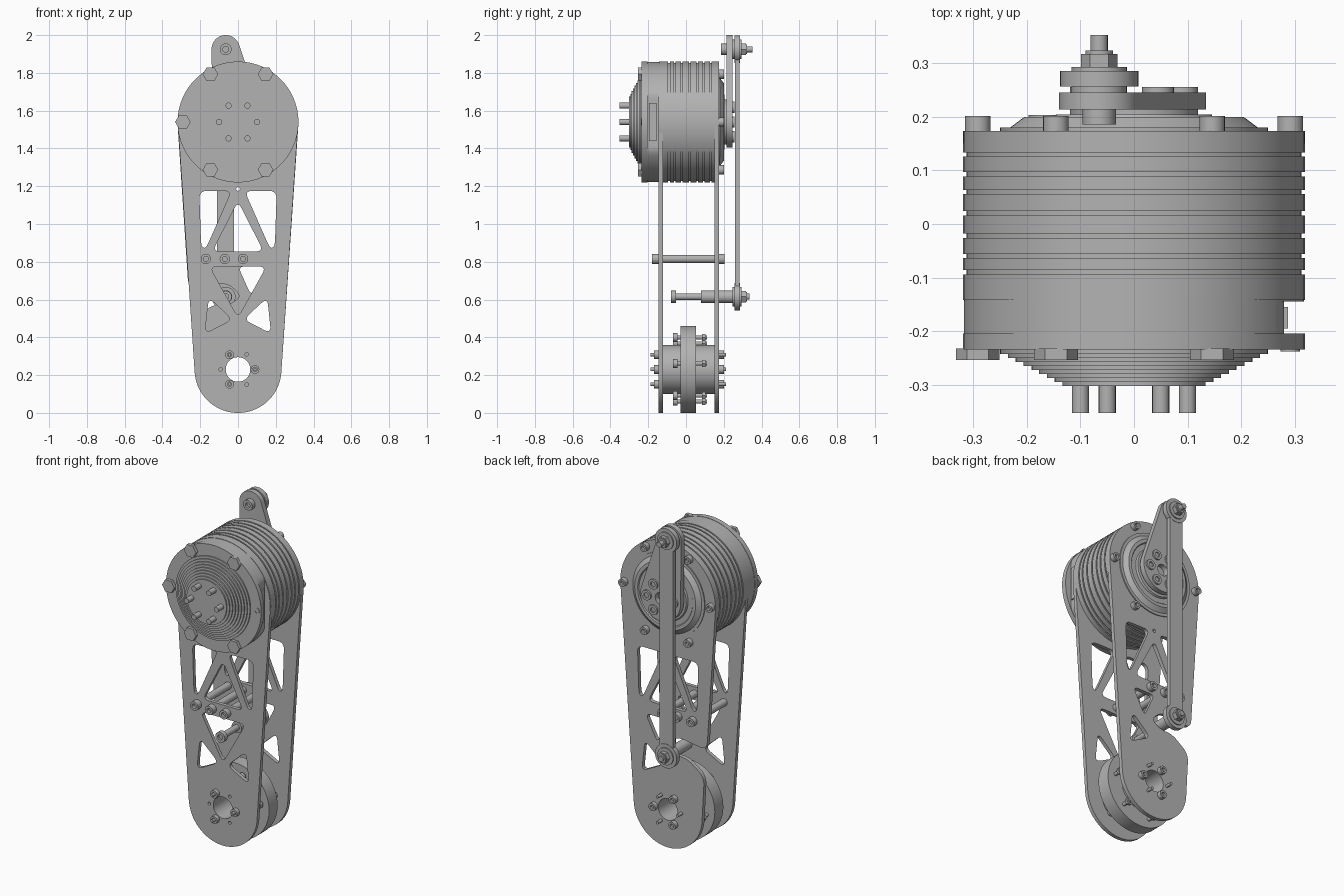
import bpy, bmesh
from math import sin, cos, acos, atan2, pi, radians, hypot
from mathutils import Vector

cube = bpy.data.objects.get("Cube")
if cube:
    bpy.data.objects.remove(cube)

grey = bpy.data.materials.new("plain grey")
grey.use_nodes = True
grey.diffuse_color = (0.45, 0.45, 0.45, 1)
grey.node_tree.nodes["Principled BSDF"].inputs["Base Color"].default_value = grey.diffuse_color

MOTOR = (0, 1.54)
JOINT = (0, 0.23)
LINK_X, LINK_TOP, LINK_LOW = -0.065, 1.925, 0.615


def finish(name, mesh):
    obj = bpy.data.objects.new(name, mesh)
    bpy.context.collection.objects.link(obj)
    mesh.materials.clear()
    mesh.materials.append(grey)
    bpy.ops.object.select_all(action='DESELECT')
    obj.select_set(True)
    bpy.context.view_layer.objects.active = obj
    bpy.ops.object.shade_smooth_by_angle(angle=radians(28))
    return obj


def lathe(name, centre, profile, sides=64, clamp_x=None):
    """Turn a (y, radius) profile round a y axis through centre (x, z)."""
    bm = bmesh.new()
    rings = []
    for y, r in profile:
        if r == 0:
            rings.append([bm.verts.new((centre[0], y, centre[1]))] * sides)
            continue
        ring = []
        for i in range(sides):
            a = 2 * pi * i / sides
            x = centre[0] + r * cos(a)
            x = min(x, clamp_x) if clamp_x else x
            ring.append(bm.verts.new((x, y, centre[1] + r * sin(a))))
        rings.append(ring)
    for a, b in zip(rings, rings[1:]):
        for i in range(sides):
            j = (i + 1) % sides
            corners = list(dict.fromkeys((a[i], a[j], b[j], b[i])))
            if len(corners) > 2:
                bm.faces.new(corners)
    bmesh.ops.recalc_face_normals(bm, faces=bm.faces)
    mesh = bpy.data.meshes.new(name)
    bm.to_mesh(mesh)
    bm.free()
    return finish(name, mesh)


def rod(name, centre, y0, y1, r, sides=20):
    return lathe(name, centre, [(y0, 0), (y0, r), (y1, r), (y1, 0)], sides)


def cap_head(name, centre, face, base, r):
    """Socket head whose recess opens at y = face."""
    floor = face + (base - face) * 0.5
    return lathe(name, centre, [(floor, 0), (floor, r * .5), (face, r * .5),
                                (face, r), (base, r), (base, 0)], 20)


def tube(name, centre, y0, y1, r, hole, sides=64):
    return lathe(name, centre, [(y0, hole), (y0, r), (y1, r), (y1, hole), (y0, hole)], sides)


def arc(c, r, a0, a1, n=40):
    return [(c[0] + r * cos(a0 + (a1 - a0) * i / n),
             c[1] + r * sin(a0 + (a1 - a0) * i / n)) for i in range(n + 1)]


def circle(c, r, n=32):
    return arc(c, r, 0, 2 * pi, n)[:-1]


def hull(c1, r1, c2, r2, between=()):
    """Outline wrapped round two circles, with extra points on one flank."""
    dx, dy = c2[0] - c1[0], c2[1] - c1[1]
    phi, beta = atan2(dy, dx), acos((r1 - r2) / hypot(dx, dy))
    return (arc(c1, r1, phi + beta, phi + 2 * pi - beta) + list(between)
            + arc(c2, r2, phi - beta, phi + beta))


def rounded(points, r, closed=True):
    """Soften each corner of a polygon with a short curve."""
    out, n = [], len(points)
    for i in range(n):
        p = Vector(points[i])
        if not closed and i in (0, n - 1):
            out.append(tuple(p))
            continue
        a, b = Vector(points[i - 1]) - p, Vector(points[(i + 1) % n]) - p
        a, b = (v.normalized() * min(r, v.length * .45) for v in (a, b))
        for k in range(7):
            t = k / 6
            out.append(tuple(p + a * (1 - t) ** 2 + b * t ** 2))
    return out


def plate(name, loops, y0, y1):
    """Flat sheet in the xz plane; loops after the first are openings."""
    curve = bpy.data.curves.new(name, 'CURVE')
    curve.dimensions, curve.fill_mode = '2D', 'BOTH'
    curve.extrude = (y1 - y0) / 2
    for loop in loops:
        s = curve.splines.new('POLY')
        s.points.add(len(loop) - 1)
        s.use_cyclic_u = True
        for point, (x, z) in zip(s.points, loop):
            point.co = (x, z, 0, 1)
    helper = bpy.data.objects.new(name + "_outline", curve)
    bpy.context.collection.objects.link(helper)
    mesh = bpy.data.meshes.new_from_object(helper.evaluated_get(bpy.context.evaluated_depsgraph_get()))
    bpy.data.objects.remove(helper)
    for v in mesh.vertices:
        x, z, d = v.co
        v.co = (x, (y0 + y1) / 2 - d, z)
    bm = bmesh.new()
    bm.from_mesh(mesh)
    bmesh.ops.remove_doubles(bm, verts=bm.verts, dist=1e-5)
    bmesh.ops.recalc_face_normals(bm, faces=bm.faces)
    bm.to_mesh(mesh)
    bm.free()
    return finish(name, mesh)


def flip(points):
    return [(-x, z) for x, z in points]


def ring_points(c, r, count, start=0):
    return [(c[0] + r * cos(start + 2 * pi * i / count),
             c[1] + r * sin(start + 2 * pi * i / count)) for i in range(count)]


# Truss side plates
window = rounded([(.205, 1.175), (.035, 1.175), (.17, .87), (.195, .88)], .04)
upper_tri = rounded([(0, 1.12), (-.135, .855), (.135, .855)], .04)
lower_tri = rounded([(-.15, .775), (.15, .775), (0, .505)], .04)
small_tri = rounded([(.155, .61), (.175, .42), (.03, .495)], .04)
joint_holes = [circle(JOINT, .065)] + [circle(p, .009, 12) for p in ring_points(JOINT, .092, 3, pi / 3)]
shared = [window, flip(window), upper_tri, small_tri, circle((0, 1.185), .01, 12)] + joint_holes
plate("front_plate", [hull(MOTOR, .318, JOINT, .23), lower_tri, flip(small_tri)] + shared, -.145, -.123)
notch = rounded([(-.28, .9), (-.262, .66), (-.06, .69), (.02, .62), (-.04, .575),
                 (-.13, .575), (-.245, .49), (-.236, .35)], .05, closed=False)[1:-1]
back_tri = rounded([(.0, .775), (.15, .775), (.07, .62)], .035)
plate("back_plate", [hull(MOTOR, .32, JOINT, .23, notch), back_tri, circle(MOTOR, .255, 64)] + shared, .15, .174)

# Motor body with shallow grooves
body = [(-.142, 0), (-.142, .32)]
for y in (-.09, -.06, -.022, .02, .06, .093, .13):
    body += [(y - .004, .32), (y - .004, .313), (y + .004, .313), (y + .004, .32)]
body += [(.174, .32), (.174, .25), (.18, .25), (.18, .232), (.2, .205), (.2, .185),
         (.194, .18), (.194, .15), (.205, .145), (.205, .12), (.215, .12), (.215, 0)]
lathe("motor_body", MOTOR, body, 96)
lathe("motor_front_housing", MOTOR, [(-.212, 0), (-.212, .318), (-.14, .318), (-.14, 0)], 96, clamp_x=.28)

# Front flange and stepped nose
nose = [(-.205, 0), (-.205, .32), (-.235, .32)]
steps = 9
for i in range(steps):
    r, y = .25 - i * .0145, -.235 - i * .0075
    nose += [(y, r), (y - .0075, r)]
lathe("motor_nose", MOTOR, nose + [(nose[-1][0], 0)], 96)
for p in ring_points(MOTOR, .1, 6):
    rod("output_pin", p, -.353, -.295, .016)
for i, p in enumerate(ring_points(MOTOR, .292, 6)):
    if i:
        rod("flange_hex_bolt", p, -.254, -.233, .041, 6)
    else:
        tube("flange_eyelet", p, -.238, -.233, .018, .012, 20)
    cap_head("rear_motor_bolt", p, .202, .17, .024)

# Cable connector in the flat side of the housing
bpy.ops.mesh.primitive_cube_add(size=1, location=(.278, -.175, 1.54))
block = bpy.context.object
bpy.context.view_layer.update()
block.data.transform(block.matrix_world.to_3x3().to_4x4())
for v in block.data.vertices:
    v.co = (v.co.x * .02, v.co.y * .04, v.co.z * .2)
block.name = "cable_connector"
block.data.materials.append(grey)

# Crank on the back of the motor
pivot = (LINK_X, LINK_TOP)
plate("crank", [hull(MOTOR, .135, pivot, .075), circle(MOTOR, .035)], .214, .246)
for p in ring_points(MOTOR, .09, 6):
    cap_head("crank_bolt", p, .256, .24, .03)

# Connecting link with round eyes
low = (LINK_X, LINK_LOW)
bar = [(LINK_X + s * .045, z) for s, z in ((-1, LINK_LOW), (1, LINK_LOW), (1, LINK_TOP), (-1, LINK_TOP))]
plate("link_bar", [bar], .26, .284)
for c in (pivot, low):
    rod("link_eye", c, .257, .286, .073, 48)
    rod("link_collar", c, .245, .293, .052, 32)
    rod("link_nut", c, .29, .318, .034, 6)
    rod("link_washer", c, .318, .324, .026)
    rod("link_bolt_tip", c, .3, .353 if c is pivot else .335, .016)
cap_head("crank_pivot_head", pivot, .186, .216, .031)
cap_head("link_bolt_head", low, -.08, -.052, .032)
rod("link_bolt_shaft", low, -.055, .09, .018)
rod("link_spacer", low, .08, .25, .034)

# Cross rods between the plates
for x in (-.17, -.07, .027):
    p = (x, .815)
    rod("cross_rod", p, -.13, .16, .022)
    cap_head("cross_rod_front_head", p, -.18, -.144, .027)
    cap_head("cross_rod_back_head", p, .204, .172, .027)

# Lower joint hub, disc and bolts
tube("joint_hub", JOINT, -.124, .151, .13, .065)
tube("joint_disc", JOINT, -.03, .052, .23, .065, 96)
for p in ring_points(JOINT, .09, 3, 0):
    cap_head("joint_front_head", p, -.17, -.143, .023)
    rod("joint_front_tip", p, -.187, -.15, .009, 12)
    cap_head("joint_back_head", p, .2, .172, .023)
for p in ring_points(JOINT, .09, 3, pi / 3):
    rod("joint_back_pin", p, .17, .212, .009, 12)
for p in ring_points(JOINT, .18, 6, radians(10)):
    cap_head("disc_bolt_head", p, -.068, -.045, .023)
    rod("disc_bolt_shaft", p, -.055, .112, .011, 12)
    rod("disc_nut", p, .085, .102, .022, 6)
